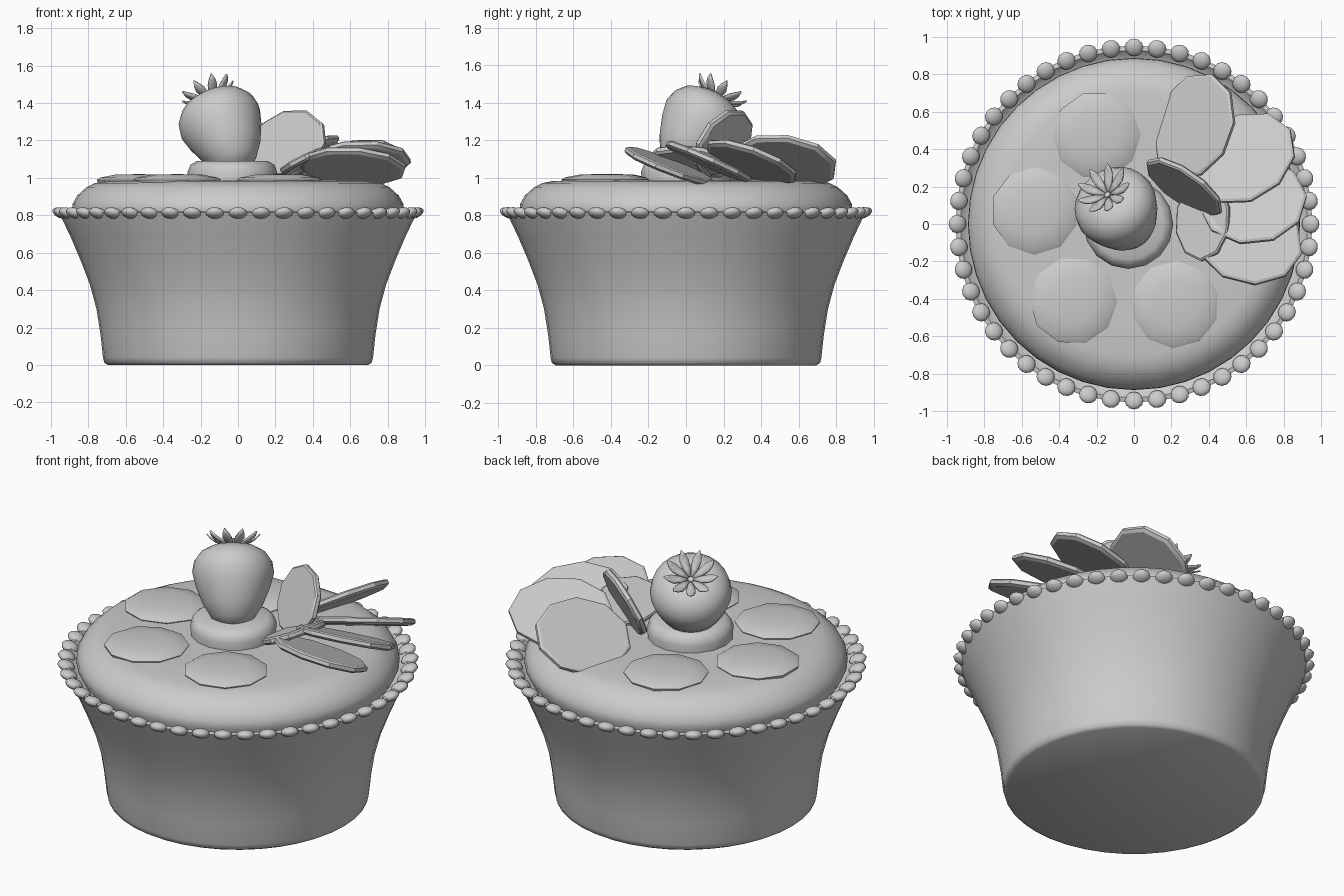
import bpy, bmesh, math
from mathutils import Vector, Matrix

cube = bpy.data.objects.get("Cube")
if cube:
    bpy.data.objects.remove(cube, do_unlink=True)

clay = bpy.data.materials.new("plain_grey")
clay.use_nodes = True
GREY = (0.6, 0.6, 0.6, 1)
clay.diffuse_color = GREY
clay.node_tree.nodes["Principled BSDF"].inputs["Base Color"].default_value = GREY


def finish(name, bm, angle=40):
    bmesh.ops.recalc_face_normals(bm, faces=bm.faces)
    mesh = bpy.data.meshes.new(name)
    bm.to_mesh(mesh)
    bm.free()
    mesh.materials.append(clay)
    obj = bpy.data.objects.new(name, mesh)
    bpy.context.collection.objects.link(obj)
    bpy.ops.object.select_all(action='DESELECT')
    obj.select_set(True)
    bpy.context.view_layer.objects.active = obj
    bpy.ops.object.shade_smooth_by_angle(angle=math.radians(angle))
    return obj


def frame(origin, x_dir, normal):
    """Matrix with local z along normal and local x close to x_dir."""
    z = Vector(normal).normalized()
    y = z.cross(Vector(x_dir)).normalized()
    x = y.cross(z)
    m = Matrix((x, y, z)).transposed().to_4x4()
    return Matrix.Translation(origin) @ m


def lathe(name, profile, sides, matrix=Matrix(), scale=(1, 1, 1), angle=40):
    """Spin a (radius, height) profile; zero radius ends close the shape."""
    bm = bmesh.new()
    rings = []
    for r, z in profile:
        count = sides if r > 0 else 1
        rings.append([bm.verts.new((r * math.cos(math.tau * i / sides),
                                    r * math.sin(math.tau * i / sides), z))
                      for i in range(count)])
    for a, b in zip(rings, rings[1:]):
        for i in range(sides):
            j = (i + 1) % sides
            quad = [a[i % len(a)], a[j % len(a)], b[j % len(b)], b[i % len(b)]]
            bm.faces.new(list(dict.fromkeys(quad)))
    bm.transform(matrix @ Matrix.Diagonal((*scale, 1)))
    return finish(name, bm, angle)


# Flared cup with a closed floor and a thin inner lip
lathe("cup", [(0, 0), (0.695, 0), (0.715, 0.012), (0.722, 0.04), (0.735, 0.16),
              (0.757, 0.3), (0.792, 0.43), (0.842, 0.56), (0.893, 0.68),
              (0.945, 0.79), (0.955, 0.815), (0.93, 0.82), (0.89, 0.78),
              (0.8, 0.77), (0, 0.77)], 40, angle=50)

# Beaded rim, each bead tipped outward
bm = bmesh.new()
BEADS = 48
for i in range(BEADS):
    turn = Matrix.Rotation(math.tau * i / BEADS, 4, 'Z')
    tip = Matrix.Translation((0.944, 0, 0.812)) @ Matrix.Rotation(-0.35, 4, 'Y')
    bmesh.ops.create_uvsphere(bm, u_segments=12, v_segments=8, radius=1,
                              matrix=turn @ tip @ Matrix.Diagonal((0.05, 0.05, 0.028, 1)))
finish("rim_beads", bm, 60)

# Filling dome
lathe("filling", [(0.86, 0.76), (0.888, 0.82), (0.885, 0.86), (0.86, 0.905),
                  (0.81, 0.95), (0.765, 0.972), (0.71, 0.983), (0.5, 0.985),
                  (0, 0.985)], 40, angle=60)

# Low domed rounds lying on the filling
for i, (x, y) in enumerate([(-0.2, 0.475), (-0.53, 0.07), (-0.325, -0.41), (0.22, -0.43)]):
    place = Matrix.Translation((x, y, 0)) @ Matrix.Rotation(0.3 * i, 4, 'Z')
    lathe(f"round_{i + 1}", [(0.225, 0.96), (0.235, 0.99), (0.215, 1.002),
                             (0.13, 1.018), (0, 1.02)], 10, place, angle=60)

# Piped ring beneath the berry
lathe("berry_base", [(0.235, 0.97), (0.24, 1.03), (0.225, 1.07), (0.19, 1.09), (0, 1.09)],
      16, Matrix.Translation((-0.03, 0, 0)), angle=60)

# Tilted berry, tip down and forward
AXIS = Vector((-0.33, 0.48, 0.81)).normalized()
berry = frame((-0.075, 0.06, 1.25), (1, 0, 0), AXIS)
lathe("berry", [(0, -0.25), (0.06, -0.24), (0.115, -0.2), (0.165, -0.12), (0.205, -0.02),
                (0.225, 0.06), (0.215, 0.12), (0.18, 0.17), (0.12, 0.203),
                (0.05, 0.205), (0, 0.185)], 24, berry, angle=80)

# Berry leaves: narrow pointed blades curling away from the body
bm = bmesh.new()
LEAVES = 9
for i in range(LEAVES):
    turn = berry @ Matrix.Rotation(math.tau * i / LEAVES, 4, 'Z')
    rows = [[bm.verts.new(turn @ Vector((r, s * w, z))) for s in (-1, 0, 1)]
            for r, w, z in [(0.015, 0.006, 0.205), (0.06, 0.02, 0.222),
                            (0.1, 0.026, 0.24), (0.125, 0.018, 0.258), (0.145, 0.002, 0.28)]]
    for a, b in zip(rows, rows[1:]):
        for k in (0, 1):
            bm.faces.new((a[k], a[k + 1], b[k + 1], b[k]))
leaves = finish("berry_leaves", bm, 60)
solid = leaves.modifiers.new("thickness", 'SOLIDIFY')
solid.thickness = 0.008


def slice_disc(name, centre, x_dir, normal, rx, ry):
    lathe(name, [(0, -0.02), (0.93, -0.02), (1, -0.008), (1, 0.012), (0.95, 0.02), (0, 0.02)],
          10, frame(centre, x_dir, normal), (rx, ry, 1), 30)


# Fan of overlapping slices, the clockwise edge of each one lifted
FAN = [(0.325, 0.525, 1.08, 72, 35), (0.59, 0.35, 1.085, 33, 26),
       (0.635, 0.12, 1.085, 7, 24), (0.615, -0.09, 1.06, -13, 22)]
for i, (x, y, z, heading, tilt) in enumerate(FAN):
    h, t = math.radians(heading), math.radians(tilt)
    out = Vector((math.cos(h), math.sin(h), 0.06))
    lifted = Vector((math.sin(h), -math.cos(h), 0))
    normal = Vector((0, 0, 1)) * math.cos(t) - lifted * math.sin(t)
    slice_disc(f"fan_slice_{i + 1}", (x, y, z), out, normal, 0.29, 0.25)

# Inner slices: one low and tipped, one standing nearly upright
slice_disc("inner_slice", (0.37, 0.02, 1.09), (0, 1, 0), (-0.42, 0.1, 0.9), 0.22, 0.16)
slice_disc("upright_slice", (0.27, 0.2, 1.18), (0.8, -0.55, 0), (-0.52, -0.75, 0.4), 0.24, 0.2)
